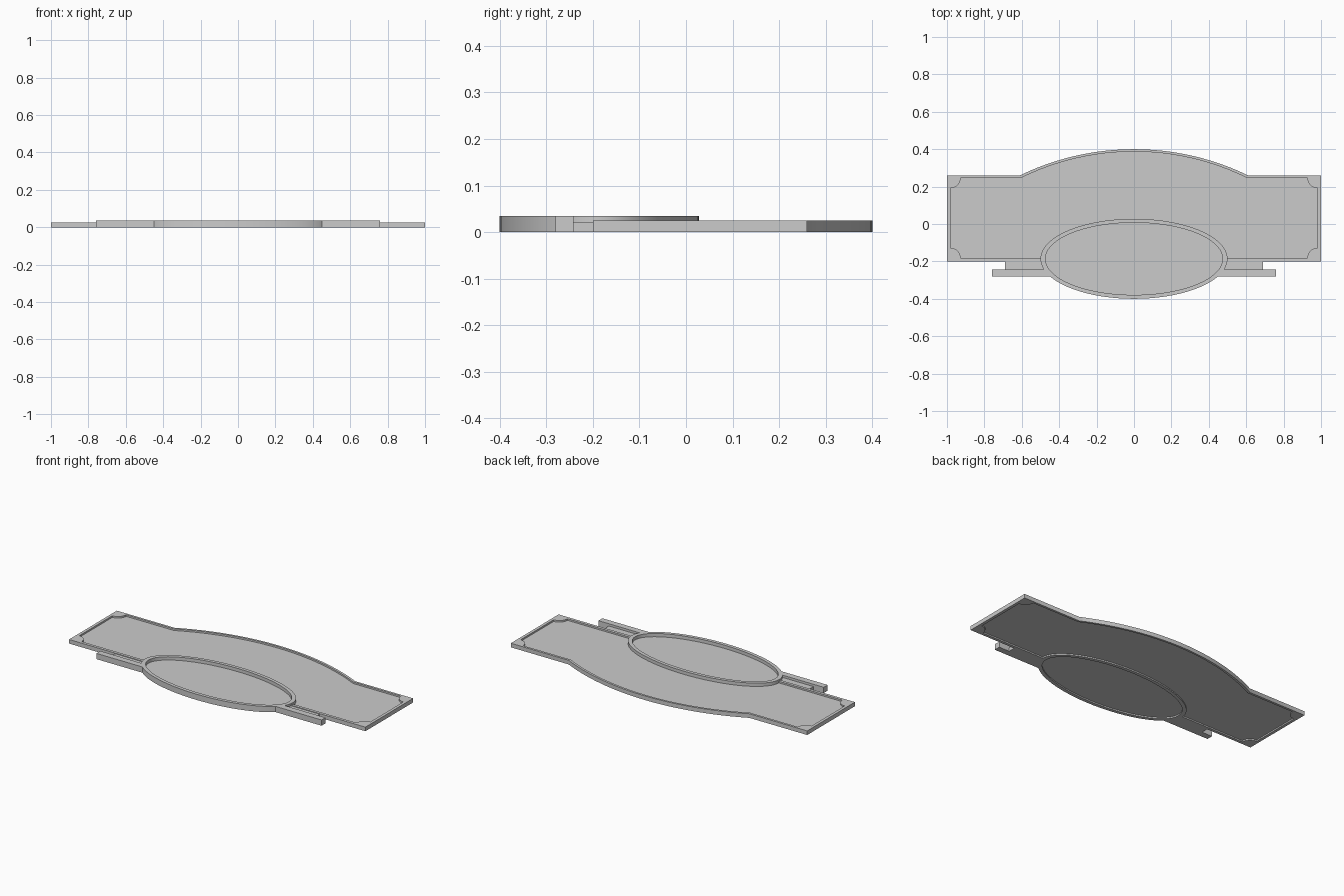
import bpy, bmesh
from math import sin, cos, pi, asin, atan2, sqrt

if "Cube" in bpy.data.objects:
    bpy.data.objects.remove(bpy.data.objects["Cube"])

EY = -0.186  # centre of the oval medallion in y


def prism(name, pts, z0, z1):
    """Extrude a closed 2D outline between two heights."""
    bm = bmesh.new()
    face = bm.faces.new([bm.verts.new((x, y, z0)) for x, y in pts])
    ext = bmesh.ops.extrude_face_region(bm, geom=[face])
    for v in ext["geom"]:
        if isinstance(v, bmesh.types.BMVert):
            v.co.z = z1
    bmesh.ops.triangulate(bm, faces=[f for f in bm.faces if len(f.verts) > 4])
    bmesh.ops.recalc_face_normals(bm, faces=bm.faces)
    me = bpy.data.meshes.new(name)
    bm.to_mesh(me)
    bm.free()
    ob = bpy.data.objects.new(name, me)
    bpy.context.collection.objects.link(ob)
    return ob


def mirror(ob):
    ob.modifiers.new("mirror", "MIRROR").use_clip = False
    return ob


def ellipse(a, b, t0=0, t1=2 * pi, n=72):
    return [(a * cos(t0 + (t1 - t0) * i / n), EY + b * sin(t0 + (t1 - t0) * i / n))
            for i in range(n + 1)]


def crown(half, base, peak, n=24):
    """Shallow circular arc from right to left."""
    h = peak - base
    r = (half * half + h * h) / (2 * h)
    a = asin(half / r)
    return [(r * sin(a - 2 * a * i / n), peak - r + r * cos(a - 2 * a * i / n))
            for i in range(n + 1)]


def notch(cx, cy, r, t0, t1, n=8):
    """Concave corner around a corner point."""
    return [(cx + r * cos(t0 + (t1 - t0) * i / n), cy + r * sin(t0 + (t1 - t0) * i / n))
            for i in range(n + 1)]


# Outer and inner outlines, running from the oval's right side round to its left
outer = [(0.488, -0.2), (1, -0.2), (1, 0.26)] + crown(0.61, 0.26, 0.4) + [(-1, 0.26), (-1, -0.2), (-0.488, -0.2)]
X, B, T, R = 0.982, -0.182, 0.246, 0.055
inner = [(0.488, B)]
inner += notch(X, B, R, pi, pi / 2)
inner += notch(X, T, R, 1.5 * pi, pi)
inner += crown(0.605, T, 0.387)
inner += notch(-X, T, R, 0, -pi / 2)
inner += notch(-X, B, R, pi / 2, 0)
inner += [(-0.488, B)]

# Raised border of the board
prism("board_border", outer + inner[::-1], 0, 0.025)

# Recessed board panel, cut away around the oval
arc = ellipse(0.488, 0.204, pi, 0, 48)
prism("board_panel", inner + arc[1:-1], 0.008, 0.015)

# Oval ring, built as a swept rectangular section
bm = bmesh.new()
n = 72
rows = []
for a, b, z in ((0.5, 0.214, 0), (0.5, 0.214, 0.035), (0.474, 0.193, 0.035), (0.474, 0.193, 0)):
    rows.append([bm.verts.new((x, y, z)) for x, y in ellipse(a, b, n=n)[:-1]])
for k in range(4):
    p, q = rows[k], rows[(k + 1) % 4]
    for i in range(n):
        j = (i + 1) % n
        bm.faces.new((p[i], p[j], q[j], q[i]))
bmesh.ops.recalc_face_normals(bm, faces=bm.faces)
me = bpy.data.meshes.new("oval_ring")
bm.to_mesh(me)
bm.free()
bpy.context.collection.objects.link(bpy.data.objects.new("oval_ring", me))

# Recessed oval panel
prism("oval_panel", ellipse(0.476, 0.195)[:-1], 0.008, 0.015)

# Stepped rails on both sides of the oval
mirror(prism("lower_rail", [(0.445, -0.28), (0.76, -0.28), (0.76, -0.242), (0.48, -0.242)], 0, 0.035))
mirror(prism("upper_rail", [(0.48, -0.242), (0.69, -0.242), (0.69, -0.2), (0.495, -0.2)], 0, 0.021))

# Smooth the curved walls, keep the edges crisp
for ob in bpy.context.collection.objects:
    ob.select_set(True)
    bpy.context.view_layer.objects.active = ob
bpy.ops.object.shade_smooth_by_angle(angle=0.5)
